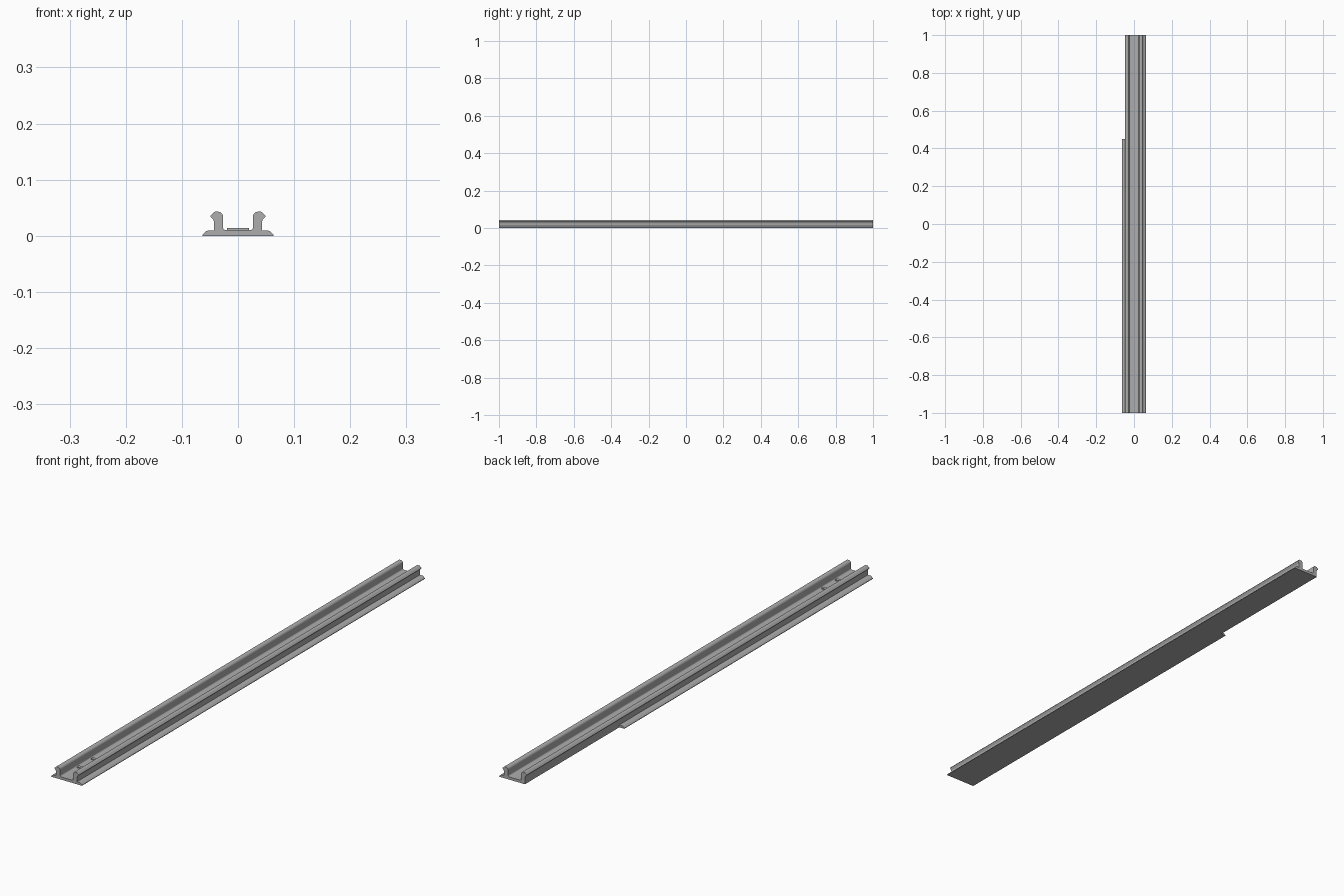
import bpy
import bmesh
from math import sin, cos, radians

cube = bpy.data.objects.get("Cube")
if cube:
    bpy.data.objects.remove(cube, do_unlink=True)

metal = bpy.data.materials.new("plain grey")
metal.use_nodes = True
GREY = (0.42, 0.42, 0.42, 1)
metal.diffuse_color = GREY
metal.node_tree.nodes["Principled BSDF"].inputs["Base Color"].default_value = GREY


def arc(cx, cz, r, start, end, steps=5):
    angles = [radians(start + (end - start) * i / steps) for i in range(steps + 1)]
    return [(cx + r * cos(a), cz + r * sin(a)) for a in angles]


def extrude(name, profile, y0, y1):
    """Sweep an x-z outline from y0 to y1."""
    bm = bmesh.new()
    face = bm.faces.new([bm.verts.new((x, y0, z)) for x, z in profile])
    swept = bmesh.ops.extrude_face_region(bm, geom=[face])["geom"]
    verts = [v for v in swept if isinstance(v, bmesh.types.BMVert)]
    bmesh.ops.translate(bm, verts=verts, vec=(0, y1 - y0, 0))
    bmesh.ops.recalc_face_normals(bm, faces=bm.faces)
    mesh = bpy.data.meshes.new(name)
    bm.to_mesh(mesh)
    bm.free()
    mesh.materials.append(metal)
    obj = bpy.data.objects.new(name, mesh)
    bpy.context.collection.objects.link(obj)
    bpy.ops.object.select_all(action='DESELECT')
    obj.select_set(True)
    bpy.context.view_layer.objects.active = obj
    bpy.ops.object.shade_smooth_by_angle(angle=radians(35))
    return obj


def mirrored(points):
    return [(-x, z) for x, z in reversed(points)]


# Half outline of one hooked wall, from channel floor up and over to its outer foot
WALL = 0.0425
FLANGE_TOP = 0.009
hook = (arc(0.022, 0.0145, 0.0045, 270, 360)
        + arc(0.0355, 0.034, 0.009, 180, 90)
        + arc(0.040, 0.039, 0.004, 90, 40, 3)
        + arc(0.047, 0.035, 0.002, 45, -45, 3)
        + [(0.044, 0.0285), (WALL, 0.025)])
flange = [(WALL, FLANGE_TOP), (0.054, FLANGE_TOP), (0.057, 0.008),
          (0.063, 0.002), (0.063, 0)]

# Channel with the complete right flange; the left side ends at the wall
body = [(-WALL, 0)] + mirrored(hook) + hook + flange
extrude("channel_rail", body, -1, 1)

# Left flange stops short of the back end
extrude("left_flange", mirrored(flange) + [(-WALL, 0)], -1, 0.45)

# Small low tabs on the channel floor near the front
def tab(name, x0, x1, y0, y1):
    extrude(name, [(x0, 0.009), (x1, 0.009), (x1, 0.0135), (x0, 0.0135)], y0, y1)


for i, y in enumerate((-0.91, -0.83)):
    tab(f"floor_tab_{i + 1}", -0.02, 0.02, y, y + 0.012)
tab("floor_tab_link", 0.001, 0.004, -0.899, -0.829)
